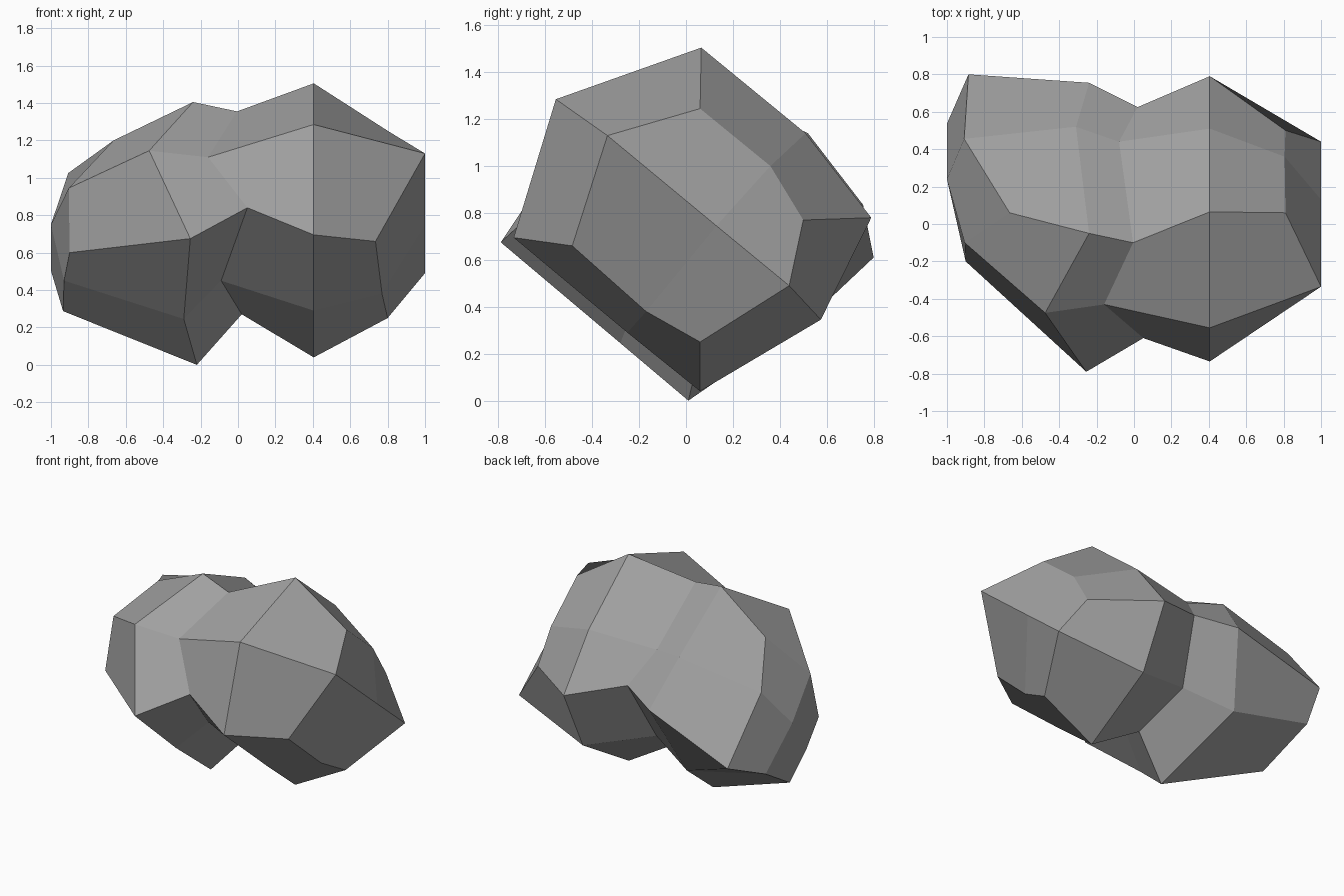
import bpy
import bmesh

# Cross-sections of the two-lobed rock, from right to left.
# Each ring runs top -> front -> bottom -> back in eight points.
right_cap = [(.81, .06, 1.245), (1, -.335, 1.13), (.735, -.485, .66), (.77, -.17, .38),
             (.8, .06, .25), (1, .44, .49), (.81, .5, .77), (.805, .36, 1.0)]
# the right bulge lies in one plane, so it only needs y and z
right_bulge = [(.405, y, z) for y, z in
               [(.065, 1.505), (-.555, 1.285), (-.735, .695), (-.25, .29),
                (.06, .04), (.575, .345), (.79, .78), (.51, 1.14)]]
waist = [(-.005, -.1, 1.355), (-.16, -.43, 1.11), (.05, -.61, .84), (-.09, -.2, .45),
         (.02, .075, .27), (-.06, .415, .475), (.02, .625, .89), (-.08, .44, 1.1)]
left_bulge = [(-.24, -.05, 1.405), (-.475, -.475, 1.145), (-.255, -.79, .675), (-.29, -.28, .245),
              (-.22, .01, 0), (-.385, .54, .365), (-.24, .755, .835), (-.31, .52, 1.14)]
left_cap = [(-.665, .06, 1.2), (-.905, -.1, .945), (-.9, -.2, .6), (-.93, -.02, .45),
            (-.935, .175, .287), (-1, .537, .503), (-.885, .8, .61), (-.908, .455, 1.025)]

bm = bmesh.new()
rings = [[bm.verts.new(p) for p in ring]
         for ring in (right_cap, right_bulge, waist, left_bulge, left_cap)]

# Skin between neighbouring rings
for a, b in zip(rings, rings[1:]):
    for i in range(8):
        j = (i + 1) % 8
        bm.faces.new((a[i], a[j], b[j], b[i]))

# Close each end with four quads round a centre point
for ring, centre in ((rings[0], (1, .13, .745)), (rings[-1], (-1, .24, .75))):
    c = bm.verts.new(centre)
    for i in range(1, 8, 2):
        bm.faces.new((c, ring[i], ring[(i + 1) % 8], ring[(i + 2) % 8]))

bmesh.ops.recalc_face_normals(bm, faces=bm.faces[:])
mesh = bpy.data.meshes.new("rock")
bm.to_mesh(mesh)
bm.free()

# Flat grey stone
stone = bpy.data.materials.new("grey_stone")
stone.diffuse_color = (.35, .35, .35, 1)
mesh.materials.append(stone)
rock = bpy.data.objects.new("rock", mesh)
bpy.context.collection.objects.link(rock)
